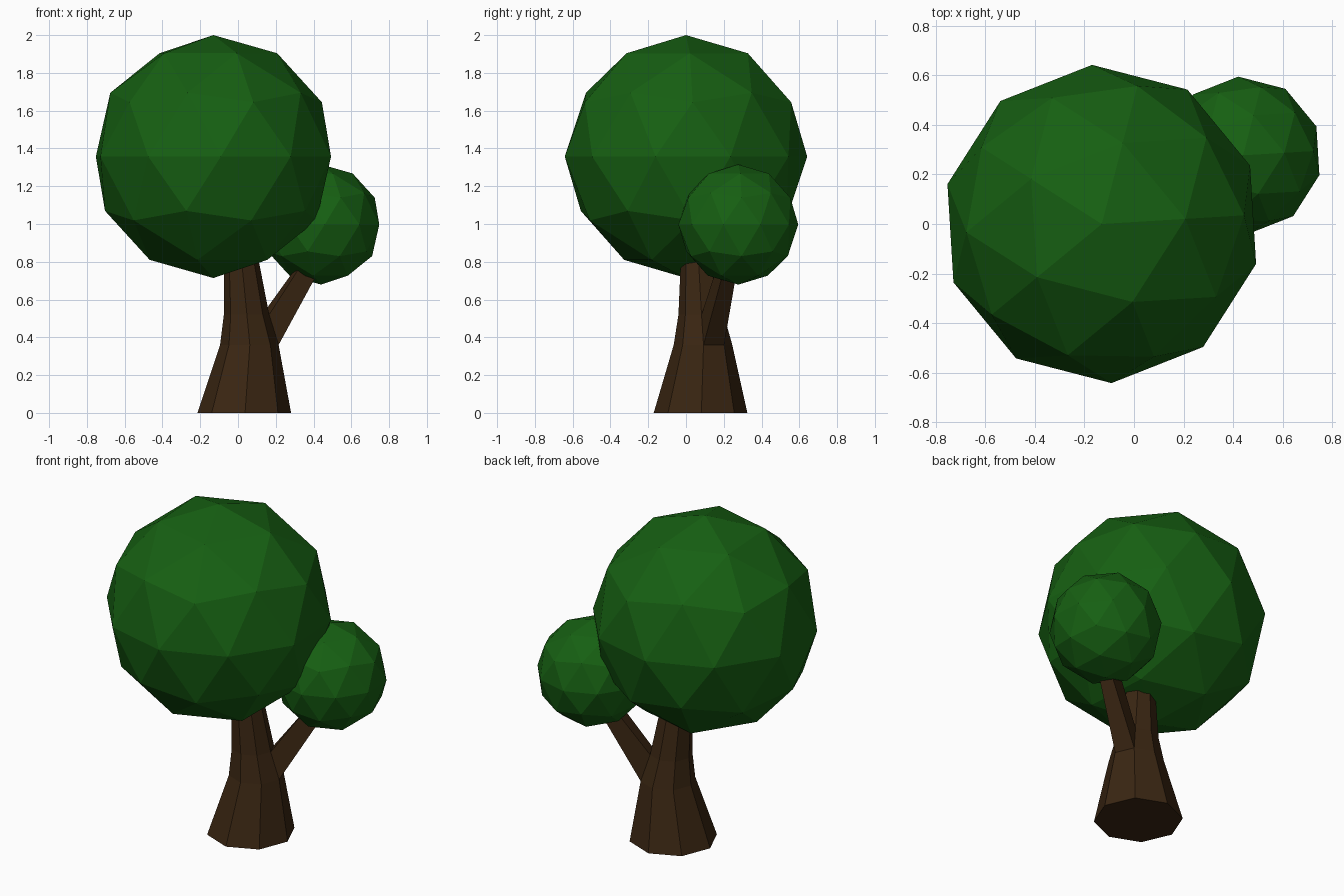
import bpy, bmesh, math
from mathutils import Vector

if "Cube" in bpy.data.objects:
    bpy.data.objects.remove(bpy.data.objects["Cube"])


def material(name, color):
    m = bpy.data.materials.new(name)
    m.diffuse_color = (*color, 1)
    m.use_nodes = True
    m.node_tree.nodes["Principled BSDF"].inputs["Base Color"].default_value = m.diffuse_color
    return m


green = material("leaf_green", (0.008, 0.115, 0.006))
brown = material("bark_brown", (0.042, 0.019, 0.006))


def crown(name, center, radius):
    bpy.ops.mesh.primitive_ico_sphere_add(subdivisions=2, radius=radius, location=center,
                                          rotation=(0, 0, math.radians(3.5)))
    ob = bpy.context.object
    ob.name = name
    ob.data.materials.append(green)


# Foliage
crown("large_crown", (-0.13, 0, 1.357), 0.643)
crown("small_crown", (0.44, 0.277, 0.997), 0.318)

# Trunk: octagonal rings (x, y, z, radius)
rings = [(0.033, 0.077, 0, 0.248), (0.06, 0.09, 0.36, 0.155),
         (0.045, 0.08, 0.52, 0.12), (0.018, 0.065, 0.8, 0.093),
         (0.005, 0.058, 0.95, 0.083)]
bm = bmesh.new()
loops = []
for x, y, z, r in rings:
    loops.append([bm.verts.new((x + r * math.cos(a), y + r * math.sin(a), z))
                  for a in (math.radians(1 + 45 * i) for i in range(8))])
bm.faces.new(loops[0][::-1])
bm.faces.new(loops[-1])
branch_face = None
for k in range(len(loops) - 1):
    lo, hi = loops[k], loops[k + 1]
    for i in range(8):
        j = (i + 1) % 8
        f = bm.faces.new((lo[i], lo[j], hi[j], hi[i]))
        if k == 1 and i == 0:
            branch_face = f

# Branch: grown out of one trunk face up into the small crown
base = list(branch_face.verts)
bm.faces.remove(branch_face)
at_crown = [(0.40, 0.185, 0.70), (0.37, 0.26, 0.70), (0.29, 0.235, 0.745), (0.31, 0.155, 0.745)]
tip = [bm.verts.new(b.co.lerp(Vector(p), 1.35)) for b, p in zip(base, at_crown)]
for i in range(4):
    j = (i + 1) % 4
    bm.faces.new((base[i], base[j], tip[j], tip[i]))
bm.faces.new(tip)
bmesh.ops.recalc_face_normals(bm, faces=bm.faces)

mesh = bpy.data.meshes.new("trunk")
bm.to_mesh(mesh)
bm.free()
mesh.materials.append(brown)
bpy.context.collection.objects.link(bpy.data.objects.new("trunk", mesh))
